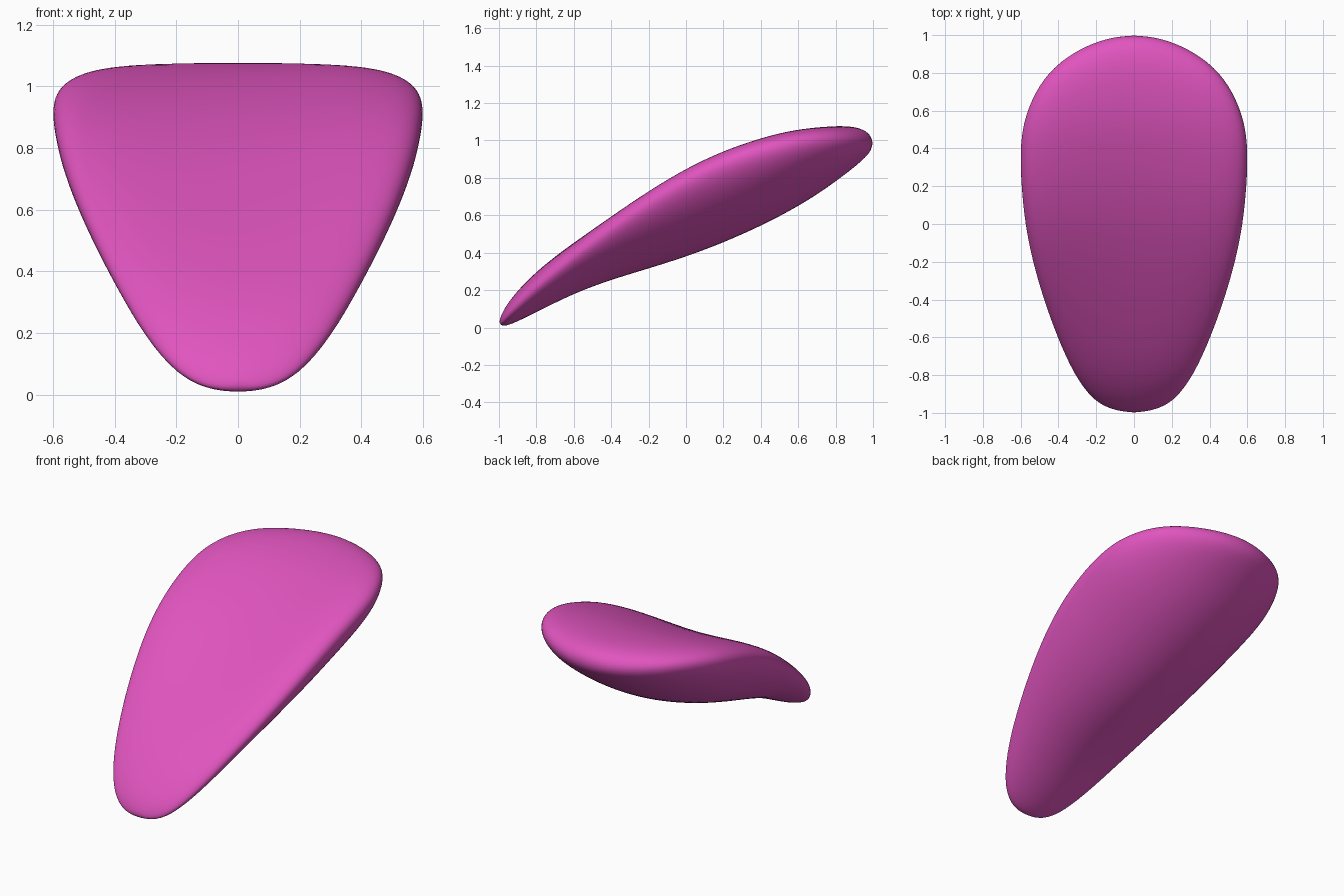
import bpy, bmesh
from math import sin, cos, tau

if "Cube" in bpy.data.objects:
    bpy.data.objects.remove(bpy.data.objects["Cube"])

# Lengthwise stations: y, half width, underside z, rim z, top z at the centre
STATIONS = [
    (-0.985, 0.11, 0.006, 0.035, 0.075),
    (-0.94, 0.215, 0.012, 0.09, 0.155),
    (-0.80, 0.32, 0.08, 0.225, 0.305),
    (-0.60, 0.41, 0.18, 0.385, 0.455),
    (-0.40, 0.483, 0.252, 0.53, 0.59),
    (-0.20, 0.542, 0.31, 0.665, 0.715),
    (0.00, 0.583, 0.372, 0.78, 0.83),
    (0.20, 0.603, 0.447, 0.87, 0.925),
    (0.40, 0.61, 0.537, 0.935, 1.00),
    (0.55, 0.59, 0.615, 0.97, 1.045),
    (0.70, 0.53, 0.705, 0.995, 1.07),
    (0.83, 0.435, 0.80, 1.0, 1.08),
    (0.93, 0.29, 0.88, 0.99, 1.07),
    (0.985, 0.14, 0.935, 0.985, 1.035),
]
SIDES = 24


def ring(bm, y, w, low, rim, top):
    """Cupped oval section: rim raised above the middle of the sheet."""
    mid, half = (low + top) / 2, (top - low) / 2
    verts = []
    for i in range(SIDES):
        a = tau * i / SIDES
        x = cos(a)
        verts.append(bm.verts.new((w * x, y, mid + (rim - mid) * x * x + half * sin(a))))
    return verts


# Petal: rings skinned together and closed with a fan at each tip
bm = bmesh.new()
rings = [ring(bm, *s) for s in STATIONS]
for a, b in zip(rings, rings[1:]):
    for i in range(SIDES):
        j = (i + 1) % SIDES
        bm.faces.new((a[i], a[j], b[j], b[i]))
for r, tip in ((rings[0], (0, -1.0, 0.03)), (rings[-1], (0, 1.0, 0.985))):
    v = bm.verts.new(tip)
    for i in range(SIDES):
        bm.faces.new((r[i], r[(i + 1) % SIDES], v))
bmesh.ops.recalc_face_normals(bm, faces=bm.faces)
for f in bm.faces:
    f.smooth = True
mesh = bpy.data.meshes.new("petal")
bm.to_mesh(mesh)
bm.free()

petal = bpy.data.objects.new("petal", mesh)
bpy.context.collection.objects.link(petal)
petal.modifiers.new("smooth", "SUBSURF").levels = 2
petal.modifiers["smooth"].render_levels = 2

mat = bpy.data.materials.new("petal_pink")
mat.diffuse_color = (0.75, 0.09, 0.52, 1)
mat.use_nodes = True
mat.node_tree.nodes["Principled BSDF"].inputs["Base Color"].default_value = mat.diffuse_color
mesh.materials.append(mat)
